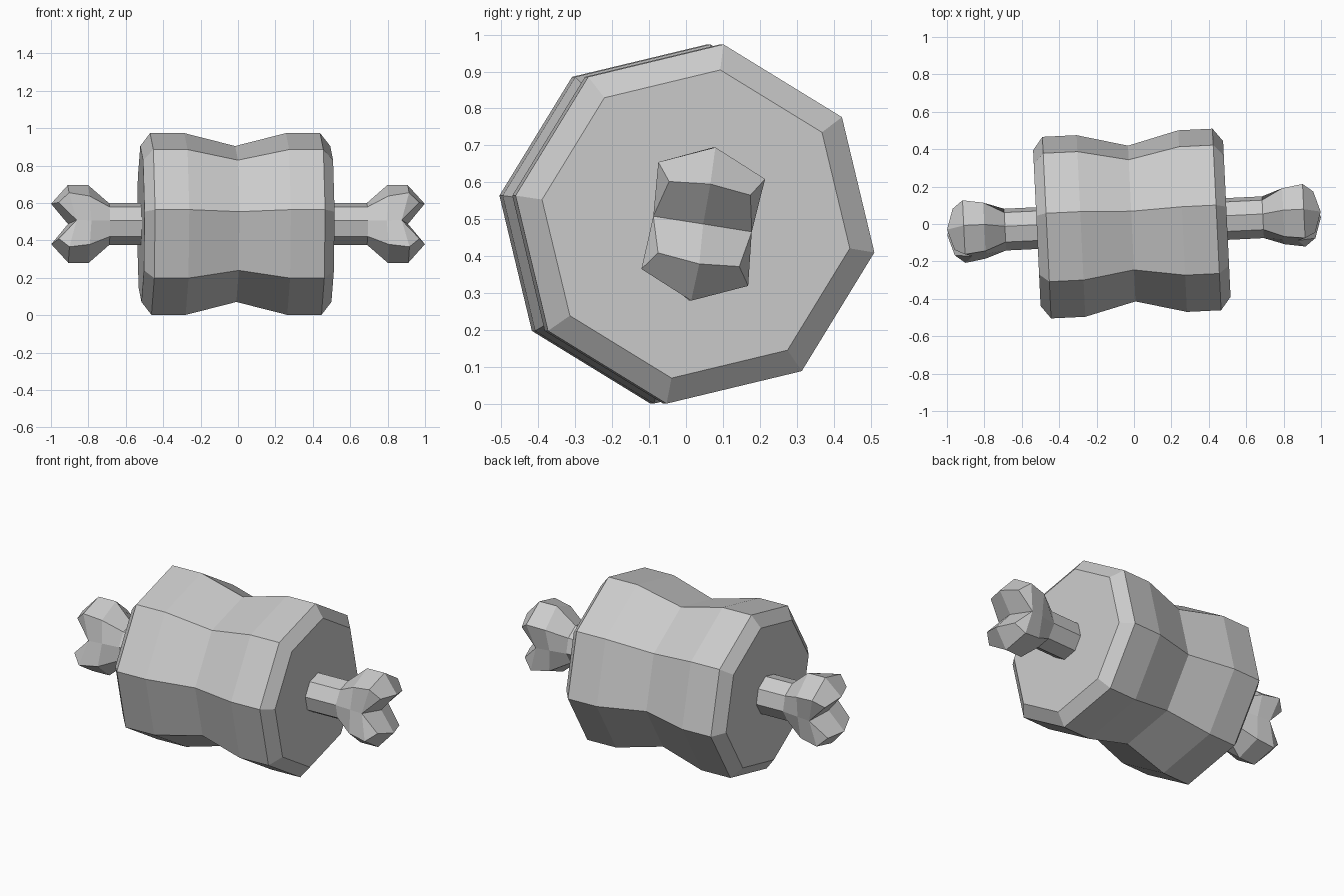
import bpy, bmesh, math
from mathutils import Matrix, Vector

cube = bpy.data.objects.get("Cube")
if cube:
    bpy.data.objects.remove(cube, do_unlink=True)

SIDES = 8
START = -9.0  # twist of the eight-sided section, in degrees
PLACE = Matrix.Translation((0, 0.003, 0.4875)) @ Matrix.Rotation(math.radians(2.75), 4, 'Z')

grey = bpy.data.materials.new("plain grey")
grey.use_nodes = True
colour = (0.6, 0.6, 0.6, 1)
grey.diffuse_color = colour
grey.node_tree.nodes["Principled BSDF"].inputs["Base Color"].default_value = colour


def spoke(x, r, k):
    a = math.radians(START + 360 * k / SIDES)
    return Vector((x, r * math.cos(a), r * math.sin(a)))


def ring(bm, x, r):
    return [bm.verts.new(spoke(x, r, k)) for k in range(SIDES)]


def bridge(bm, a, b):
    for k in range(SIDES):
        n = (k + 1) % SIDES
        bm.faces.new((a[k], a[n], b[n], b[k]))


def finish(bm, name):
    bmesh.ops.recalc_face_normals(bm, faces=bm.faces)
    bm.transform(PLACE)
    mesh = bpy.data.meshes.new(name)
    bm.to_mesh(mesh)
    bm.free()
    mesh.materials.append(grey)
    bpy.context.collection.objects.link(bpy.data.objects.new(name, mesh))


# Meat: bevelled ends and a pinched waist
bm = bmesh.new()
profile = [(-0.52, 0.422), (-0.467, 0.492), (-0.284, 0.492), (-0.012, 0.422),
           (0.26, 0.492), (0.443, 0.492), (0.497, 0.422)]
rings = [ring(bm, x, r) for x, r in profile]
for a, b in zip(rings, rings[1:]):
    bridge(bm, a, b)
bm.faces.new(rings[0])
bm.faces.new(rings[-1])
finish(bm, "meat")


# Bone: one shaft, with a two-lobed knuckle at each end
def lobed_ring(bm, x, crown, shoulder, notch_x, notch):
    points = []
    for k in range(SIDES):
        if k % 4 == 0:
            p = spoke(notch_x, notch, k)
        else:
            p = spoke(x, crown if k % 4 == 2 else shoulder, k)
        points.append(bm.verts.new(p))
    return points


def knuckle(bm, side):
    neck = ring(bm, side * 0.69, 0.113)
    inner = lobed_ring(bm, side * 0.8, 0.21, 0.185, side * 0.79, 0.125)
    outer = lobed_ring(bm, side * 0.91, 0.21, 0.207, side * 0.87, 0.135)
    bridge(bm, neck, inner)
    bridge(bm, inner, outer)
    valley = bm.verts.new((side * 0.91, 0, 0))
    for s, first in ((1, 0), (-1, 4)):
        tips = [bm.verts.new((side * x, s * y, s * z)) for x, y, z in
                ((0.965, 0.125, 0.078), (1.0, 0.015, 0.108), (0.965, -0.095, 0.115))]
        rim = [outer[(first + i) % SIDES] for i in range(5)]
        for i in range(2):
            bm.faces.new((rim[i + 1], rim[i + 2], tips[i + 1], tips[i]))
        bm.faces.new((rim[0], rim[1], tips[0]))
        bm.faces.new((rim[4], tips[2], rim[3]))
        bm.faces.new((rim[0], tips[0], tips[1], valley))
        bm.faces.new((valley, tips[1], tips[2], rim[4]))
    return neck


bm = bmesh.new()
bridge(bm, knuckle(bm, -1), knuckle(bm, 1))
finish(bm, "bone")
